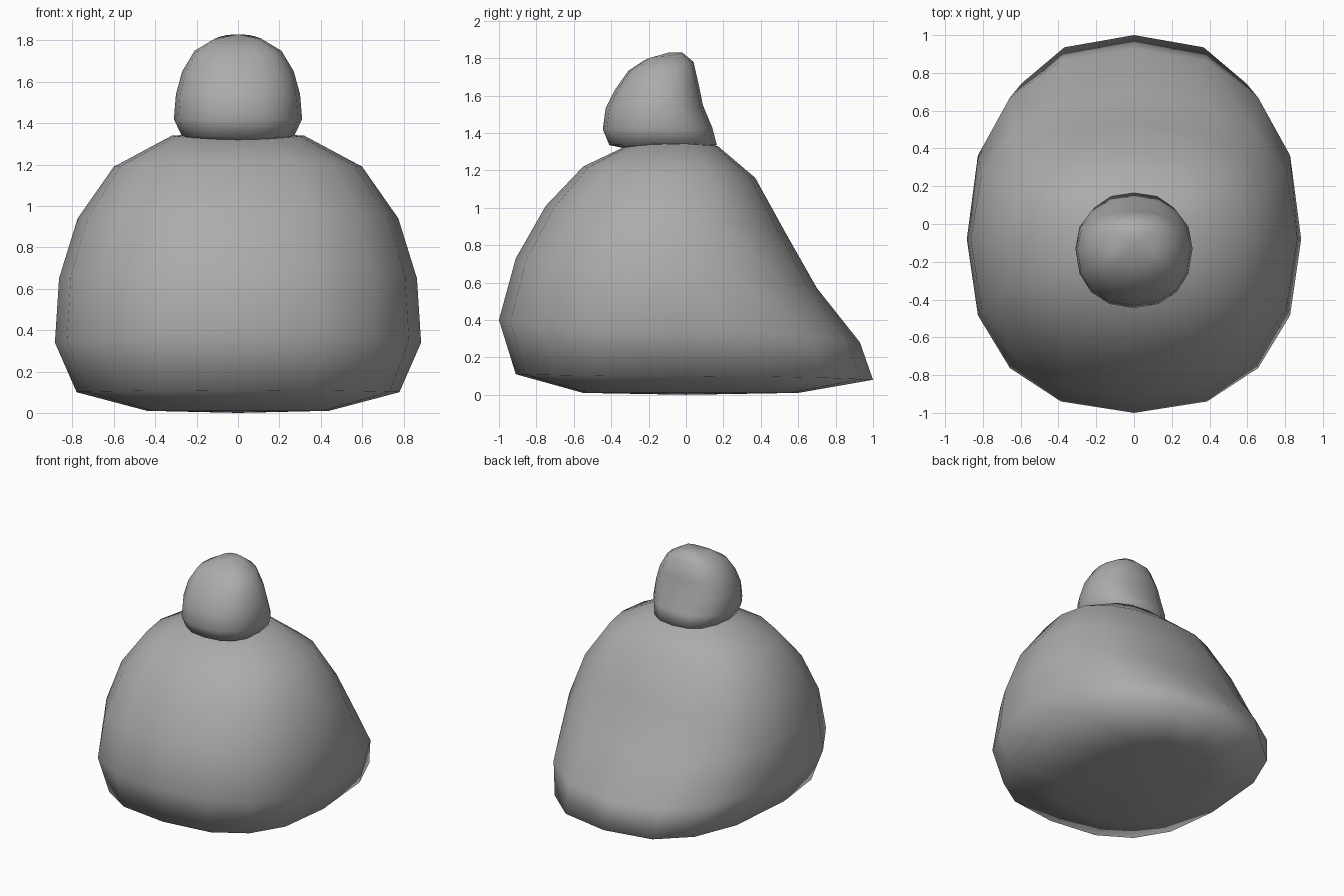
import bpy, bmesh
from math import sin, cos, pi, copysign

if "Cube" in bpy.data.objects:
    bpy.data.objects.remove(bpy.data.objects["Cube"])

SIDES = 16

grey = bpy.data.materials.new("dark_grey")
grey.diffuse_color = (0.41, 0.41, 0.41, 1)
grey.use_nodes = True
grey.node_tree.nodes["Principled BSDF"].inputs["Base Color"].default_value = grey.diffuse_color


def spow(v, p):
    return copysign(abs(v) ** p, v) if abs(v) > 1e-6 else 0.0


def loft(name, rings, bottom, top, mid_y):
    """Rings: (front y, front z, half width, side z, back y, back z, roundness)."""
    bm = bmesh.new()
    loops = []
    for fy, fz, w, sz, by, bz, p in rings:
        loop = []
        for i in range(SIDES):
            a = 2 * pi * i / SIDES
            s, c = sin(a), cos(a)
            end_y, end_z = (by, bz) if c > 0 else (fy, fz)
            x = w * spow(s, p)
            y = mid_y + (end_y - mid_y) * abs(spow(c, p))
            z = sz + (end_z - sz) * c * c
            loop.append(bm.verts.new((x, y, z)))
        loops.append(loop)
    low, high = bm.verts.new(bottom), bm.verts.new(top)
    for i in range(SIDES):
        j = (i + 1) % SIDES
        for a, b in zip(loops, loops[1:]):
            bm.faces.new((a[i], a[j], b[j], b[i]))
        bm.faces.new((loops[0][j], loops[0][i], low))
        bm.faces.new((loops[-1][i], loops[-1][j], high))
    bmesh.ops.recalc_face_normals(bm, faces=bm.faces)
    for f in bm.faces:
        f.smooth = True
    mesh = bpy.data.meshes.new(name)
    bm.to_mesh(mesh)
    bm.free()
    mesh.materials.append(grey)
    obj = bpy.data.objects.new(name, mesh)
    bpy.context.collection.objects.link(obj)
    return obj


# Rounded body with a tail-like slope at the back
loft("body", [
    (-0.55, 0.01, 0.44, 0.01, 0.60, 0.01, 0.82),
    (-0.91, 0.11, 0.78, 0.10, 1.00, 0.08, 0.78),
    (-1.00, 0.40, 0.885, 0.34, 0.93, 0.28, 0.86),
    (-0.91, 0.73, 0.865, 0.65, 0.70, 0.57, 0.86),
    (-0.75, 1.01, 0.775, 0.94, 0.53, 0.87, 0.85),
    (-0.55, 1.22, 0.60, 1.19, 0.37, 1.16, 0.82),
    (-0.34, 1.32, 0.32, 1.34, 0.17, 1.33, 0.82),
], (0, 0, 0), (0, -0.08, 1.36), -0.08)

# Small head with a flattened back
loft("head", [
    (-0.34, 1.32, 0.18, 1.32, 0.08, 1.32, 0.85),
    (-0.41, 1.335, 0.27, 1.335, 0.165, 1.335, 0.83),
    (-0.445, 1.42, 0.31, 1.42, 0.14, 1.43, 0.90),
    (-0.43, 1.53, 0.30, 1.54, 0.09, 1.55, 0.88),
    (-0.38, 1.63, 0.27, 1.65, 0.07, 1.65, 0.86),
    (-0.31, 1.73, 0.21, 1.75, 0.04, 1.78, 0.84),
    (-0.22, 1.79, 0.11, 1.81, -0.02, 1.83, 0.85),
], (0, -0.13, 1.315), (0, -0.09, 1.83), -0.13)
